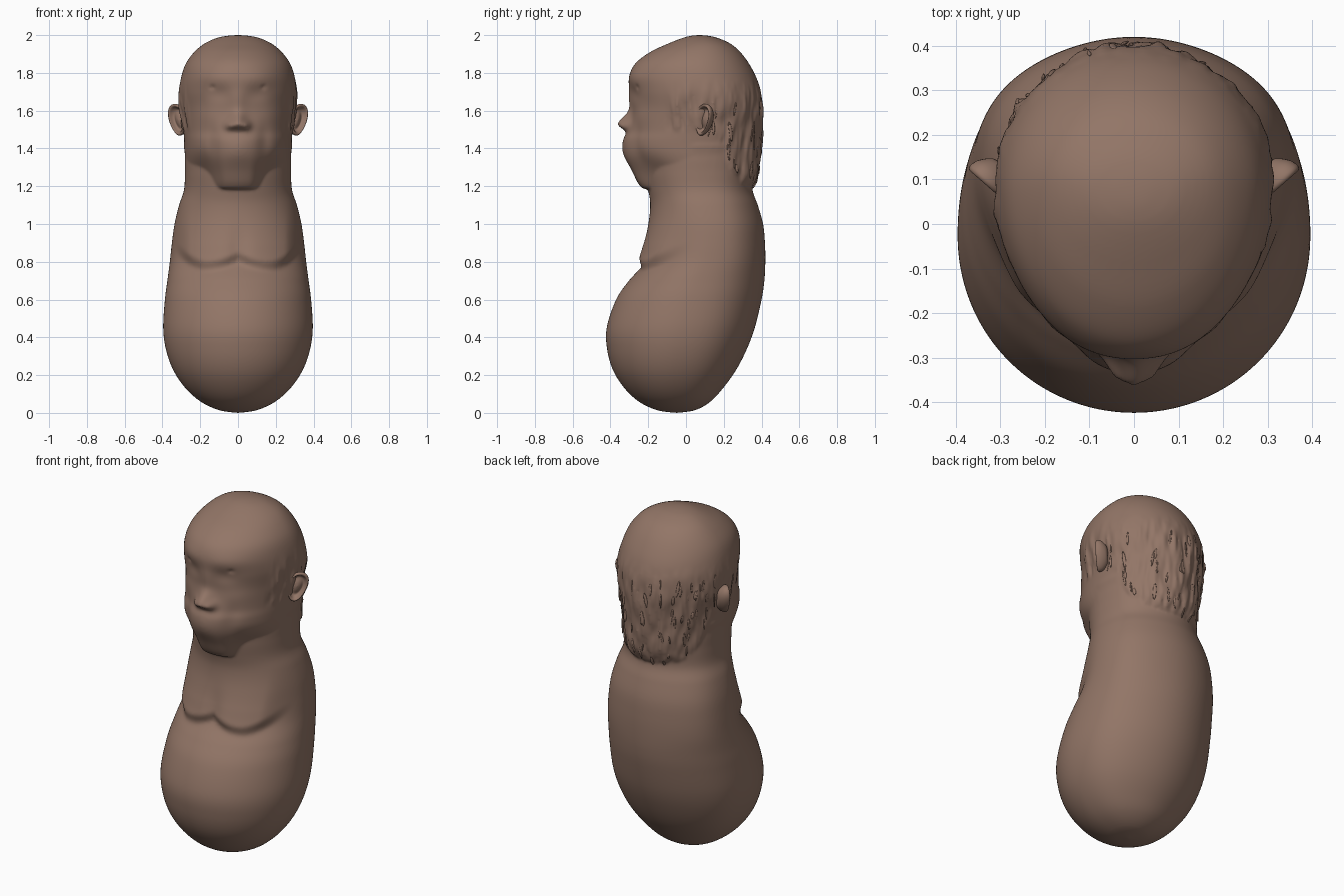
import bpy, bmesh, math, random
from mathutils import Vector, Matrix, noise

random.seed(4)
cube = bpy.data.objects.get("Cube")
if cube:
    bpy.data.objects.remove(cube, do_unlink=True)

skin = bpy.data.materials.new("warm_brown_skin")
skin.use_nodes = True
skin.diffuse_color = (0.29, 0.18, 0.135, 1)
bsdf = next(n for n in skin.node_tree.nodes if n.type == 'BSDF_PRINCIPLED')
bsdf.inputs["Base Color"].default_value = skin.diffuse_color
bsdf.inputs["Roughness"].default_value = 0.7


def step(v, lo, hi):
    t = min(1, max(0, (v - lo) / (hi - lo)))
    return t * t * (3 - 2 * t)


def bump(x, z, cx, cz, rx, rz):
    return math.exp(-((x - cx) / rx) ** 2 - ((z - cz) / rz) ** 2)


def spline(rows, t):
    """Smooth interpolation through the rows, t from 0 to 1."""
    f = t * (len(rows) - 1)
    i = min(int(f), len(rows) - 2)
    u = f - i
    a, b, c, d = (rows[min(max(k, 0), len(rows) - 1)] for k in range(i - 1, i + 3))
    return [q + u / 2 * (r - p + u * (2 * p - 5 * q + 4 * r - s + u * (3 * (q - r) + s - p)))
            for p, q, r, s in zip(a, b, c, d)]


def finish(name, bm):
    bmesh.ops.recalc_face_normals(bm, faces=bm.faces)
    mesh = bpy.data.meshes.new(name)
    bm.to_mesh(mesh)
    bm.free()
    mesh.materials.append(skin)
    obj = bpy.data.objects.new(name, mesh)
    bpy.context.collection.objects.link(obj)
    mesh.shade_smooth()
    return obj


def loft(name, point, rings, sides):
    """Closed skin over point(t, angle), capped at both ends."""
    bm = bmesh.new()
    grid = [[bm.verts.new(point(r / rings, math.tau * s / sides)) for s in range(sides)]
            for r in range(rings + 1)]
    for lower, upper in zip(grid, grid[1:]):
        for s in range(sides):
            n = (s + 1) % sides
            bm.faces.new((lower[s], lower[n], upper[n], upper[s]))
    bm.faces.new(grid[0])
    bm.faces.new(grid[-1])
    return finish(name, bm)


def section(rows, t, a, middle):
    """Egg-shaped cross-section; angle zero looks to the front."""
    z, half, front, back = spline(rows, t)
    mid = front + (back - front) * middle
    c = math.cos(a)
    return half * math.sin(a), mid - c * ((mid - front) if c > 0 else (back - mid)), z


# Torso rows: height, half width, front, back
torso_rows = [
    (0.0, 0.004, -0.054, -0.046), (0.015, 0.102, -0.155, 0.05), (0.06, 0.198, -0.25, 0.13),
    (0.132, 0.279, -0.327, 0.197), (0.225, 0.342, -0.386, 0.264), (0.333, 0.381, -0.417, 0.32),
    (0.45, 0.396, -0.42, 0.364), (0.6, 0.387, -0.37, 0.4),
    (0.7, 0.374, -0.302, 0.415), (0.8, 0.361, -0.215, 0.42), (0.9, 0.35, -0.185, 0.418),
    (1.0, 0.336, -0.178, 0.408), (1.1, 0.312, -0.185, 0.38), (1.18, 0.286, -0.2, 0.352),
    (1.27, 0.281, -0.215, 0.352), (1.36, 0.281, -0.215, 0.35), (1.45, 0.27, -0.18, 0.33),
    (1.5, 0.1, -0.05, 0.2)]


def torso_point(t, a):
    x, y, z = section(torso_rows, t, a, 0.5)
    if math.cos(a) > 0:
        # Two chest folds with a rounded, crisp lower edge that fade out upwards
        side = abs(x)
        edge = 0.765 + (4 if side > 0.17 else 1.6) * (side - 0.17) ** 2
        y -= (0.053 * step(z, edge - 0.025, edge + 0.05) * step(1.16 - z, 0, 0.34)
              * step(0.35 - side, 0, 0.1) * (1 - 0.3 * bump(x, z, 0, 0.85, 0.05, 0.15)))
    else:
        # Fuller back corners
        x *= 1 + 0.05 * math.sin(2 * a) ** 2
    return Vector((x, y, z))


# Head rows: height, half width, front, back
head_rows = [
    (1.165, 0.12, -0.1, 0.28), (1.185, 0.22, -0.215, 0.335), (1.21, 0.25, -0.25, 0.36),
    (1.28, 0.272, -0.285, 0.378), (1.36, 0.281, -0.322, 0.387), (1.44, 0.285, -0.33, 0.393),
    (1.5, 0.29, -0.307, 0.395), (1.6, 0.302, -0.287, 0.398), (1.7, 0.31, -0.299, 0.393),
    (1.78, 0.3, -0.3, 0.37), (1.85, 0.276, -0.268, 0.333), (1.91, 0.232, -0.19, 0.288),
    (1.955, 0.178, -0.095, 0.235), (1.985, 0.112, -0.018, 0.168), (1.997, 0.05, 0.03, 0.115),
    (2.0, 0.004, 0.066, 0.074)]


def hair_mask(y, z):
    low = 1.5 - 0.3 * step(y, 0.12, 0.3)
    return step(z, low - 0.02, low + 0.02) * step(1.8 - z, 0, 0.2) * step(y, -0.13, -0.04)


def head_point(t, a):
    x, y, z = section(head_rows, t, a, 0.56)
    side = abs(x)
    if math.cos(a) > 0:
        # Jaw tapers to a rounded chin and sinks into the neck
        y += 0.13 * step(side, 0.06, 0.23) * step(1.42 - z, 0, 0.22) * math.cos(a)
        # Round nose tip, nostrils and a soft bridge
        y -= 0.062 * bump(x, z, 0, 1.53, 0.042, 0.03 if z < 1.53 else 0.055)
        y -= 0.028 * bump(side, z, 0.045, 1.52, 0.024, 0.024)
        y -= 0.01 * bump(x, z, 0, 1.64, 0.04, 0.06)
        # Brow, eye hollows and inner eye corners
        y -= 0.006 * bump(side, z, 0.13, 1.78, 0.1, 0.04)
        y += 0.012 * bump(side, z, 0.1, 1.69, 0.06, 0.04)
        y += 0.014 * bump(side, z, 0.135, 1.725, 0.012, 0.009)
        # Cheeks, the folds beside the mouth and the muzzle
        y -= 0.01 * bump(side, z, 0.17, 1.57, 0.07, 0.06)
        y += 0.014 * bump(side, z, 0.14, 1.43, 0.035, 0.09)
        y -= 0.008 * bump(x, z, 0, 1.39, 0.08, 0.06)
    # Streaky hair around the back and sides
    mask = hair_mask(y, z)
    if mask > 0:
        streak = noise.noise(Vector((x * 22, y * 22, z * 5)))
        fine = noise.noise(Vector((x * 60, y * 60, z * 9)))
        grow = mask * (0.005 + 0.013 * streak + 0.011 * fine)
        x += grow * math.sin(a)
        y -= grow * math.cos(a)
    return Vector((x, y, z))


# Fuse head and torso into one softly blended body
torso = loft("torso", torso_point, 170, 128)
head = loft("head", head_point, 220, 240)
for obj in (torso, head):
    obj.select_set(True)
bpy.context.view_layer.objects.active = torso
bpy.ops.object.join()
torso.name = "head_and_torso"
fuse = torso.modifiers.new("fuse", 'REMESH')
fuse.mode = 'VOXEL'
fuse.voxel_size = 0.008
fuse.use_smooth_shade = True
soften = torso.modifiers.new("soften", 'SMOOTH')
soften.factor = 0.5
soften.iterations = 5

# Loose hair locks lying on the back and sides of the head
bm = bmesh.new()
made = 0
while made < 60:
    t, a = random.uniform(0.1, 0.56), random.uniform(0.5, 1.5) * math.pi
    p = head_point(t, a)
    if hair_mask(p.y, p.z) < 0.6:
        continue
    made += 1
    up = (head_point(t + 0.02, a) - p).normalized()
    across = (head_point(t, a + 0.02) - p).normalized()
    out = across.cross(up).normalized()
    up = (up + across * random.uniform(-0.2, 0.2)).normalized()
    across = up.cross(out).normalized()
    turn = Matrix((across, out, up)).transposed().to_4x4()
    size = Matrix.Diagonal((random.uniform(0.004, 0.01), 0.004, random.uniform(0.02, 0.05), 1))
    bmesh.ops.create_icosphere(bm, subdivisions=2, radius=1,
                               matrix=Matrix.Translation(p) @ turn @ size)
finish("hair_locks", bm)

# Ears: a rolled rim around a shallow bowl, flaring outwards, thick at the root
ear_rows = [(0.02, -0.045), (0.55, -0.042), (0.92, -0.02), (1.05, 0.002), (1.0, 0.013),
            (0.88, 0.012), (0.76, -0.004), (0.6, -0.012), (0.3, -0.004), (0.02, 0.0)]


def make_ear(name, sign):
    def ear_point(t, a):
        r, h = spline(ear_rows, t)
        u, v = r * 0.053 * math.cos(a), r * 0.08 * math.sin(a)
        u = u * (1 + 2.5 * v) + 0.2 * v
        x = 0.318 + 0.75 * u + 0.66 * h
        y = 0.094 + 0.66 * u - 0.75 * h
        return Vector((sign * x, y, 1.552 + v))
    loft(name, ear_point, 36, 40)


for name, sign in (("left_ear", 1), ("right_ear", -1)):
    make_ear(name, sign)
